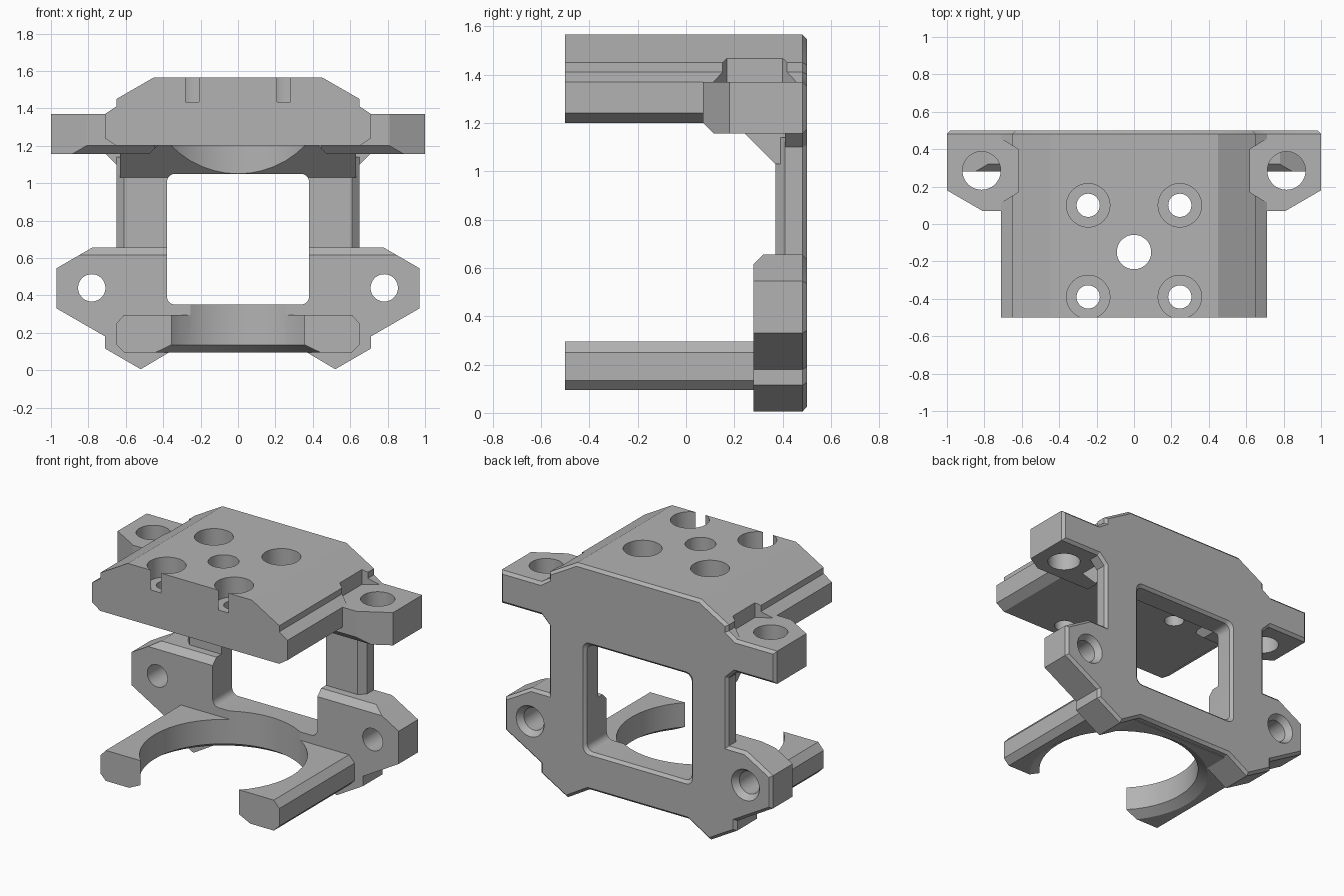
import bpy, bmesh, math
from mathutils import Vector

if "Cube" in bpy.data.objects:
    bpy.data.objects.remove(bpy.data.objects["Cube"], do_unlink=True)

grey = bpy.data.materials.new("plain_grey")
grey.use_nodes = True
grey.diffuse_color = (0.45, 0.45, 0.45, 1)
grey.node_tree.nodes["Principled BSDF"].inputs["Base Color"].default_value = grey.diffuse_color


def place(axis, a, b, t):
    return {"x": (t, a, b), "y": (a, t, b), "z": (a, b, t)}[axis]


def finish(name, bm):
    bmesh.ops.recalc_face_normals(bm, faces=bm.faces)
    mesh = bpy.data.meshes.new(name)
    bm.to_mesh(mesh)
    bm.free()
    mesh.materials.append(grey)
    obj = bpy.data.objects.new(name, mesh)
    bpy.context.collection.objects.link(obj)
    return obj


def prism(name, axis, outline, lo, hi, slices=(), rim=0, flare=None):
    """Extrude an outline; slices trim it, rim chamfers the far end, flare scales it."""
    bm = bmesh.new()
    base = bm.faces.new([bm.verts.new(place(axis, a, b, lo)) for a, b in outline])
    new = bmesh.ops.extrude_face_region(bm, geom=[base])["geom"]
    shift = Vector(place(axis, 0, 0, hi - lo))
    far = [v for v in new if isinstance(v, bmesh.types.BMVert)]
    for v in far:
        v.co += shift
        if flare:
            centre, sx, sz = flare
            v.co.x *= sx
            v.co.z = centre + (v.co.z - centre) * sz
    if not any(len(e.link_faces) < 2 for e in bm.edges):
        pass
    else:
        bm.faces.new([v for v in base.verts])
    bmesh.ops.recalc_face_normals(bm, faces=bm.faces)
    if rim:
        cap = [f for f in bm.faces if all(v in far for v in f.verts)]
        bmesh.ops.inset_region(bm, faces=cap, thickness=rim, use_even_offset=True)
        for v in cap[0].verts:
            v.co += shift.normalized() * rim
    for point, normal in slices:
        bmesh.ops.bisect_plane(bm, geom=bm.verts[:] + bm.edges[:] + bm.faces[:],
                               plane_co=point, plane_no=normal, clear_outer=True)
        bmesh.ops.holes_fill(bm, edges=[e for e in bm.edges if e.is_boundary])
    return finish(name, bm)


def round_cutter(name, axis, a, b, lo, hi, r1, r2=None):
    """Cylinder or cone from lo (r1) to hi (r2)."""
    r2 = r2 or r1
    n = 48
    ring = [(math.cos(math.tau * i / n), math.sin(math.tau * i / n)) for i in range(n)]
    bm = bmesh.new()
    ends = [[bm.verts.new(place(axis, a + r * c, b + r * s, t)) for c, s in ring]
            for r, t in ((r1, lo), (r2, hi))]
    for end in ends:
        bm.faces.new(end)
    for i in range(n):
        j = (i + 1) % n
        bm.faces.new((ends[0][i], ends[0][j], ends[1][j], ends[1][i]))
    return finish(name, bm)


def mirrored(half):
    return half + [(-a, b) for a, b in reversed(half)]


def flip(points, side):
    return [(a * side, b) for a, b in points]


def rounded(x, z0, z1, r):
    pts = []
    for k, (cx, cz) in enumerate([(x - r, z1 - r), (r - x, z1 - r), (r - x, z0 + r), (x - r, z0 + r)]):
        for i in range(7):
            t = math.pi / 2 * (k + i / 6)
            pts.append((cx + r * math.cos(t), cz + r * math.sin(t)))
    return pts


def combine(body, others, operation):
    for other in others:
        mod = body.modifiers.new("join", "BOOLEAN")
        mod.operation, mod.solver, mod.object = operation, "EXACT", other
        bpy.context.view_layer.update()
        graph = bpy.context.evaluated_depsgraph_get()
        mesh = bpy.data.meshes.new_from_object(body.evaluated_get(graph))
        body.modifiers.clear()
        body.data = mesh
        bpy.data.objects.remove(other, do_unlink=True)


# Shared outlines
lower = [(.36, .1), (.52, .005), (.71, .115), (.71, .18), (.97, .33), (.97, .545), (.78, .655)]
crown = [(.71, 1.37), (.65, 1.41), (.65, 1.45), (.45, 1.565)]
waist = [(.65, .655), (.65, 1.1), (.705, 1.155), (1, 1.155), (1, 1.37)]

# Rear plate with a chamfered rear rim
body = prism("bracket_body", "y", mirrored(lower + waist + crown), .41, .482, rim=.018)

# Top block, lower mounting mass, ring arms and gusset
parts = [
    prism("top_block", "y", mirrored([(.65, 1.2), (.71, 1.24)] + crown), -.5, .47),
    prism("lower_mount", "y", mirrored(lower), .28, .47,
          slices=[((0, .28, .615), (0, -1, 1))]),
    prism("ring_arms", "y", mirrored([(.61, .095), (.65, .135), (.65, .25), (.61, .295)]), -.5, .45),
    prism("gusset", "x", [(.17, 1.23), (.37, 1.03), (.45, 1.03), (.45, 1.23)], -.63, .63),
]
for side in (-1, 1):
    # Upper ears and chamfered columns
    ear = [(.4, .07), (.81, .07), (1, .18), (1, .47), (.4, .47)]
    parts.append(prism("upper_ear", "z", flip(ear, side), 1.155, 1.37,
                       slices=[((0, .07, 1.2), (0, -1, -1)),
                               ((side * .43, 0, 1.2), (-side, 0, -1))]))
    column = [(.36, .37), (.61, .37), (.65, .41), (.65, .45), (.36, .45)]
    parts.append(prism("column", "z", flip(column, side), .5, 1.14))
combine(body, parts, "UNION")

# Window with flared rear edge, round clearance and its lower bevel
window = rounded(.38, .35, 1.05, .045)
cutters = [
    prism("window_cutter", "y", window, .2, .6),
    prism("window_flare", "y", window, .482, .518, flare=(.7, 1.095, 1.1)),
    round_cutter("ring_cutter", "z", 0, -.15, -.1, 1.2, .5),
    round_cutter("ring_bevel", "z", 0, -.15, .09, .135, .57, .5),
    round_cutter("centre_hole", "z", 0, -.15, 1, 1.7, .092),
]
for side in (-1, 1):
    # Counterbored holes in the top block
    for y in (.1, -.39):
        cutters.append(round_cutter("bolt_hole", "z", side * .245, y, 1.1, 1.7, .062))
        cutters.append(round_cutter("bolt_counterbore", "z", side * .245, y, 1.435, 1.7, .116))
    # Ear holes, rear countersinks and screw head clearance
    cutters.append(round_cutter("upper_ear_hole", "z", side * .815, .285, 1.1, 1.5, .102))
    cutters.append(round_cutter("lower_ear_hole", "y", side * .782, .44, .2, .6, .073))
    cutters.append(round_cutter("countersink", "y", side * .782, .44, .46, .52, .073, .115))
    notch = [(.62, .17), (.75, .09), (.75, .48), (.62, .4)]
    cutters.append(prism("head_clearance", "z", flip(notch, side), 1.37, 1.6))
combine(body, cutters, "DIFFERENCE")

bpy.ops.object.select_all(action="DESELECT")
body.select_set(True)
bpy.context.view_layer.objects.active = body
bpy.ops.object.shade_smooth_by_angle(angle=math.radians(25))
